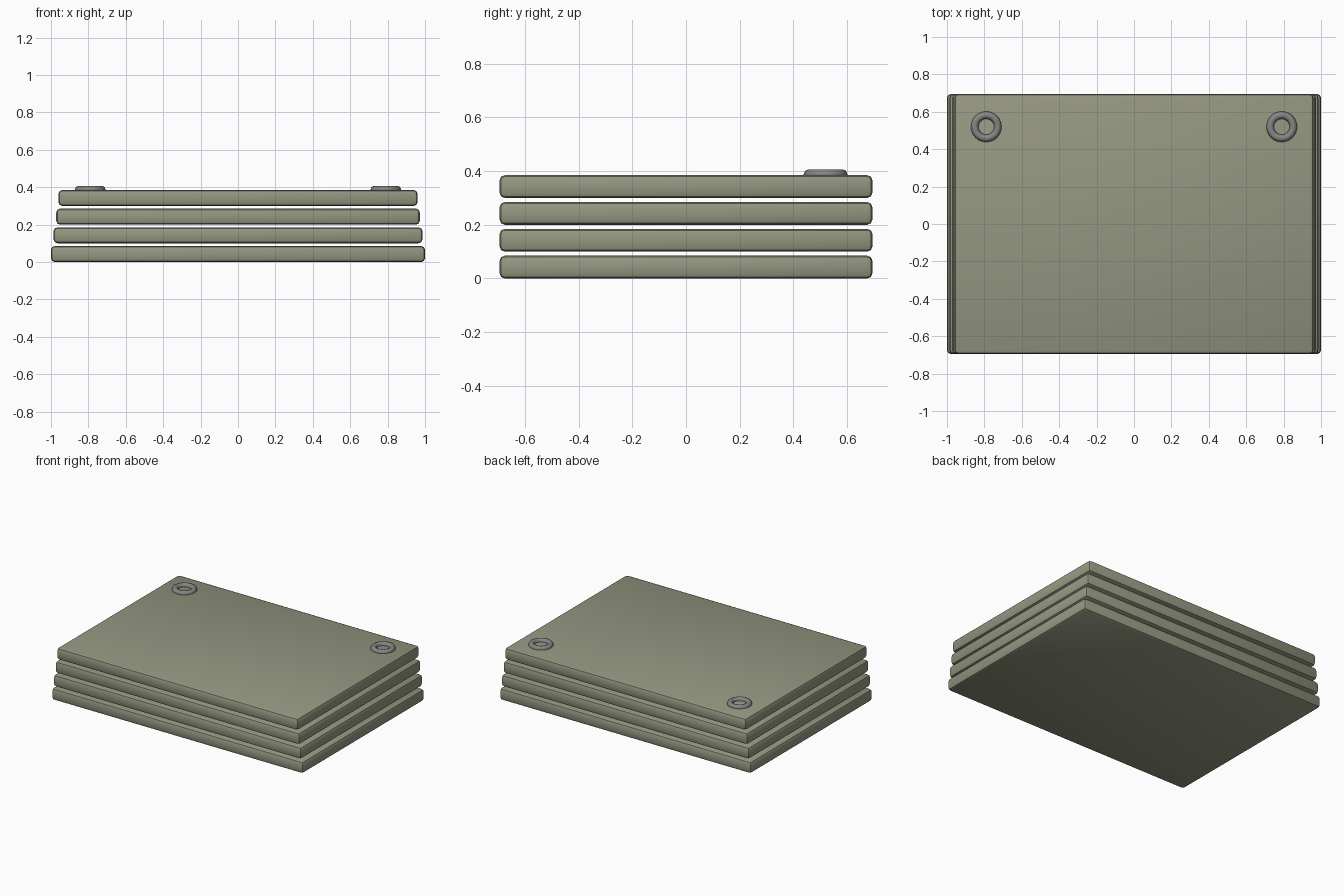
import bpy

if "Cube" in bpy.data.objects:
    bpy.data.objects.remove(bpy.data.objects["Cube"])


def material(name, color):
    m = bpy.data.materials.new(name)
    m.diffuse_color = (*color, 1)
    m.use_nodes = True
    m.node_tree.nodes["Principled BSDF"].inputs["Base Color"].default_value = m.diffuse_color
    return m


canvas = material("olive_canvas", (0.30, 0.31, 0.22))
metal = material("dark_metal", (0.23, 0.24, 0.23))

# Four folded layers, each slightly narrower than the one below
for i, half_x in enumerate((1.0, 0.986, 0.972, 0.96)):
    bpy.ops.mesh.primitive_cube_add(size=1, location=(0, 0, 0.0425 + 0.1 * i))
    layer = bpy.context.object
    layer.name = f"folded_layer_{i + 1}"
    layer.scale = (2 * half_x, 1.39, 0.085)
    bpy.ops.object.transform_apply(location=False, rotation=False, scale=True)
    bevel = layer.modifiers.new("soft_edges", 'BEVEL')
    bevel.width = 0.02
    bevel.segments = 2
    bpy.ops.object.modifier_apply(modifier=bevel.name)
    bpy.ops.object.shade_smooth_by_angle()
    layer.data.materials.append(canvas)

# Eyelets at the two back corners
for side, x in (("left", -0.79), ("right", 0.79)):
    bpy.ops.mesh.primitive_torus_add(
        location=(x, 0.52, 0.387), major_radius=0.062, minor_radius=0.02,
        major_segments=24, minor_segments=8)
    eyelet = bpy.context.object
    eyelet.name = f"eyelet_{side}"
    bpy.ops.object.shade_smooth_by_angle(angle=1.0)
    eyelet.data.materials.append(metal)
